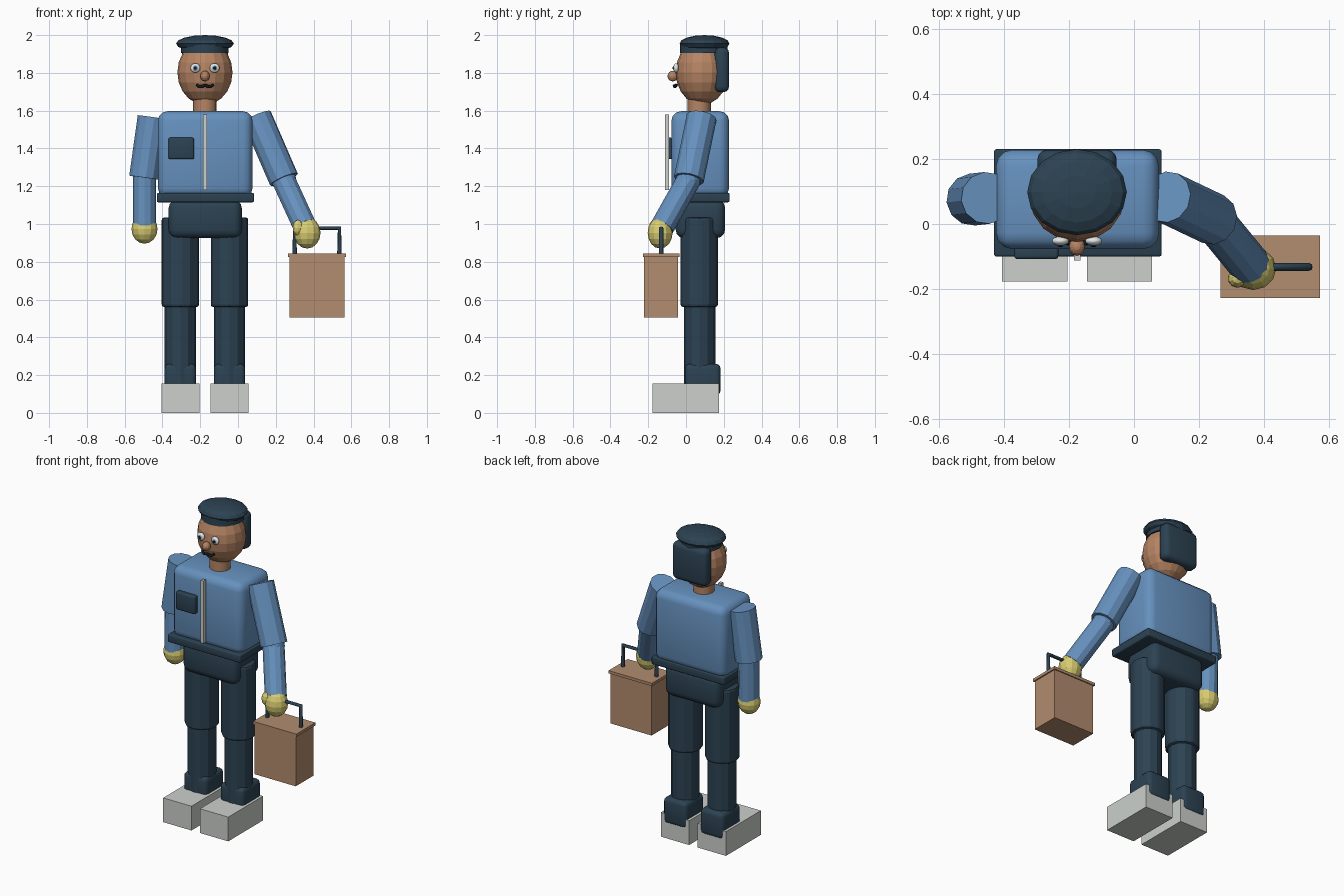
import bpy
from math import radians
from mathutils import Vector

cube = bpy.data.objects.get("Cube")
if cube:
    bpy.data.objects.remove(cube, do_unlink=True)


def material(name, rgb):
    lin = [(c / 255 / 12.92) if c < 11 else ((c / 255 + 0.055) / 1.055) ** 2.4 for c in rgb]
    m = bpy.data.materials.new(name)
    m.use_nodes = True
    m.diffuse_color = (*lin, 1)
    m.node_tree.nodes["Principled BSDF"].inputs["Base Color"].default_value = (*lin, 1)
    return m


skin = material("skin", (182, 132, 99))
shirt = material("shirt blue", (102, 145, 190))
navy = material("navy cloth", (44, 66, 82))
yellow = material("glove yellow", (216, 204, 114))
tan = material("bag tan", (178, 140, 110))
grey = material("light grey", (204, 208, 203))
white = material("eye white", (236, 238, 238))
iris_blue = material("iris blue", (105, 145, 180))
black = material("black", (22, 24, 28))


def finish(name, mat, bevel=0.0, segments=3, angle=30):
    ob = bpy.context.object
    ob.name = name
    ob.data.materials.append(mat)
    bpy.ops.object.transform_apply(location=False, rotation=False, scale=True)
    if bevel:
        b = ob.modifiers.new("soft_edges", "BEVEL")
        b.width, b.segments = bevel, segments
        bpy.ops.object.modifier_apply(modifier=b.name)
    if angle:
        bpy.ops.object.shade_smooth_by_angle(angle=radians(angle))
    return ob


def box(name, mat, x, y, z, bevel=0.0):
    """Box from its (min, max) extents on each axis."""
    spans = (x, y, z)
    bpy.ops.mesh.primitive_cube_add(size=1, location=[(a + b) / 2 for a, b in spans])
    bpy.context.object.scale = [b - a for a, b in spans]
    return finish(name, mat, bevel, angle=30 if bevel else 0)


def ball(name, mat, centre, radii, segments=16, rings=10, angle=0):
    bpy.ops.mesh.primitive_uv_sphere_add(segments=segments, ring_count=rings, radius=1, location=centre)
    bpy.context.object.scale = radii
    return finish(name, mat, angle=angle)


def limb(name, mat, start, end, r, sides=12, bevel=0.0, angle=0):
    """Cylinder running between two points."""
    a, b = Vector(start), Vector(end)
    bpy.ops.mesh.primitive_cylinder_add(vertices=sides, radius=r, depth=(b - a).length, location=(a + b) / 2)
    bpy.context.object.rotation_euler = (b - a).to_track_quat("Z", "Y").to_euler()
    return finish(name, mat, bevel, 2, angle)


def tube(name, mat, points, r, kind="POLY"):
    """Round tube along a path."""
    cu = bpy.data.curves.new(name, "CURVE")
    cu.dimensions = "3D"
    cu.bevel_depth, cu.bevel_resolution, cu.use_fill_caps = r, 2, True
    sp = cu.splines.new(kind)
    sp.points.add(len(points) - 1)
    for p, co in zip(sp.points, points):
        p.co = (*co, 1)
    if kind == "NURBS":
        sp.use_endpoint_u, sp.order_u = True, 3
    cu.materials.append(mat)
    ob = bpy.data.objects.new(name, cu)
    bpy.context.collection.objects.link(ob)
    return ob


MID = -0.175  # body centre line

# Legs and shoes
for side, x in (("right", -0.305), ("left", -0.045)):
    box(side + "_shoe", grey, (x - 0.1, x + 0.1), (-0.177, 0.175), (0, 0.155))
    box(side + "_ankle_cuff", navy, (x - 0.083, x + 0.083), (-0.005, 0.183), (0.095, 0.26), 0.025)
    limb(side + "_lower_leg", navy, (x, 0.072, 0.15), (x, 0.072, 0.6), 0.083)
    limb(side + "_upper_leg", navy, (x, 0.07, 0.56), (x, 0.07, 1.035), 0.101, bevel=0.015)

# Body
box("hips", navy, (-0.367, 0.02), (-0.055, 0.207), (0.925, 1.13), 0.045)
box("torso", shirt, (-0.424, 0.077), (-0.077, 0.228), (1.14, 1.597), 0.05)
box("belt", navy, (-0.43, 0.085), (-0.1, 0.23), (1.115, 1.165), 0.008)
box("chest_pocket", navy, (-0.368, -0.232), (-0.108, -0.07), (1.343, 1.457), 0.01)
box("front_zip", grey, (MID - 0.01, MID + 0.01), (-0.112, -0.09), (1.18, 1.58))

# Right arm hangs straight
limb("right_upper_arm", shirt, (-0.452, 0.08, 1.565), (-0.497, 0.075, 1.245), 0.08)
limb("right_forearm", shirt, (-0.495, 0.075, 1.28), (-0.495, 0.07, 0.99), 0.062)
ball("right_glove", yellow, (-0.495, 0.07, 0.973), (0.069, 0.065, 0.077), 12, 8)

# Left arm reaches forward to the bag
limb("left_upper_arm", shirt, (0.1, 0.083, 1.566), (0.243, 0.015, 1.236), 0.08)
ball("left_elbow", shirt, (0.243, 0.012, 1.232), (0.066, 0.066, 0.066), 12, 8)
limb("left_forearm", shirt, (0.238, 0.018, 1.24), (0.355, -0.125, 0.985), 0.064)
ball("left_glove", yellow, (0.366, -0.137, 0.953), (0.071, 0.066, 0.083), 12, 8)
ball("left_thumb", yellow, (0.318, -0.168, 0.98), (0.03, 0.028, 0.042), 10, 6)

# Bag
box("bag_body", tan, (0.273, 0.564), (-0.222, -0.042), (0.505, 0.83))
box("bag_lid", tan, (0.266, 0.572), (-0.228, -0.035), (0.825, 0.843))
tube("bag_handle", navy, [(0.3, -0.132, 0.84), (0.3, -0.132, 0.978),
                          (0.537, -0.132, 0.978), (0.537, -0.132, 0.84)], 0.012)

# Head, hair and cap
limb("neck", skin, (MID, 0.07, 1.58), (MID, 0.07, 1.68), 0.062, 16, angle=30)
ball("head", skin, (MID, 0.085, 1.803), (0.146, 0.14, 0.172))
box("back_hair", navy, (-0.297, -0.053), (0.15, 0.228), (1.698, 1.935), 0.03)
limb("cap_band", navy, (MID, 0.095, 1.905), (MID, 0.095, 1.95), 0.126, 16, angle=30)
ball("cap_top", navy, (MID, 0.098, 1.955), (0.153, 0.132, 0.045), 16, 8)

# Face
ball("nose", skin, (MID, -0.07, 1.783), (0.025, 0.028, 0.028), 12, 8)
for side, x in (("right", MID - 0.051), ("left", MID + 0.051)):
    ball(side + "_eye", white, (x, -0.052, 1.826), (0.026, 0.014, 0.025), 16, 10, 60)
    ball(side + "_iris", iris_blue, (x, -0.062, 1.826), (0.014, 0.006, 0.014), 12, 8, 60)
    ball(side + "_pupil", black, (x, -0.067, 1.826), (0.008, 0.004, 0.008), 10, 6, 60)
tube("mouth", black, [(MID - 0.042, -0.05, 1.738), (MID - 0.03, -0.058, 1.722), (MID, -0.064, 1.736),
                      (MID + 0.03, -0.058, 1.722), (MID + 0.042, -0.05, 1.738)], 0.008, "NURBS")
